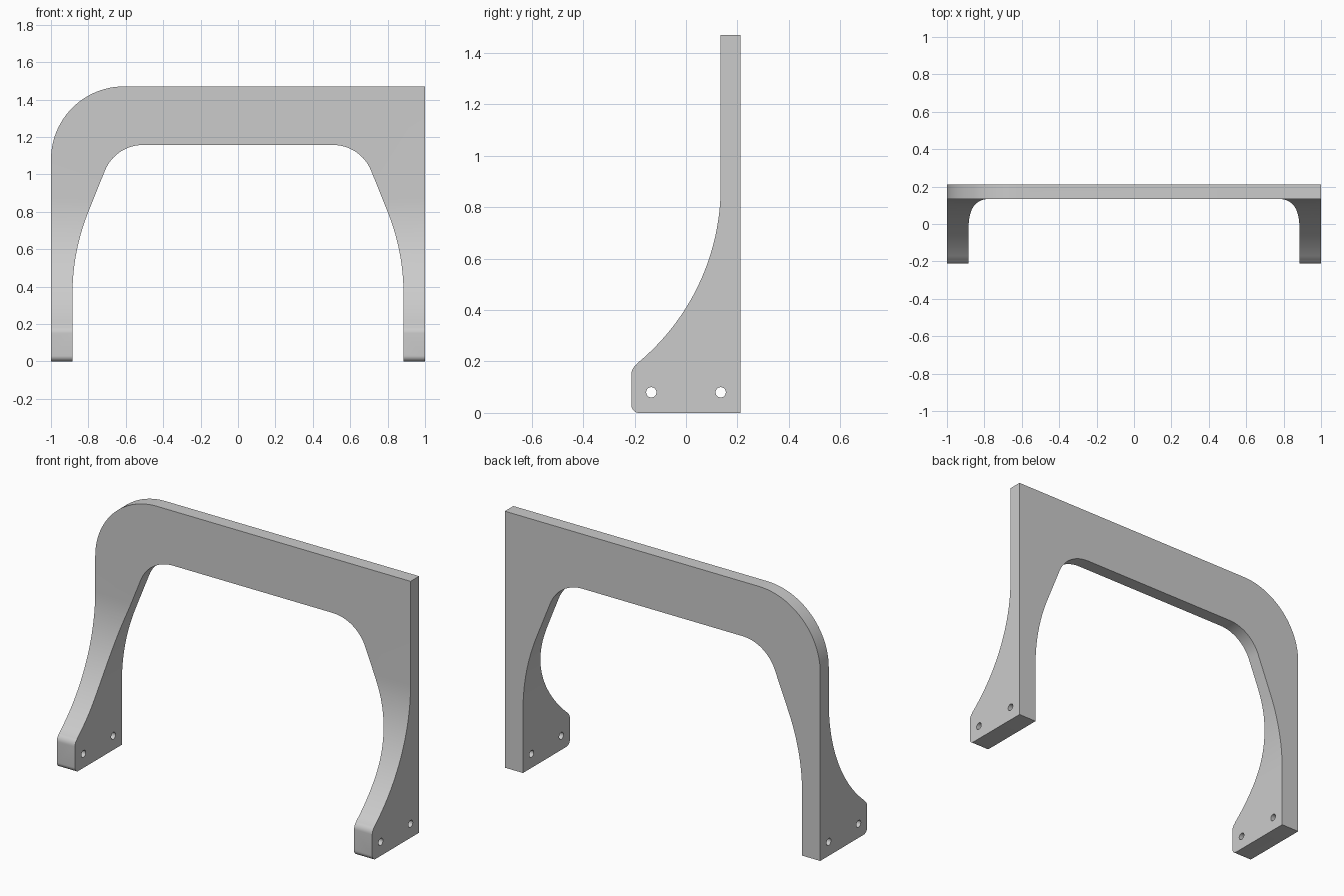
import bpy
import bmesh
from math import pi, cos, sin, tan, asin, acos
from mathutils import Vector

if "Cube" in bpy.data.objects:
    bpy.data.objects.remove(bpy.data.objects["Cube"], do_unlink=True)

HEIGHT, HALF_DEPTH = 1.47, 0.2125

grey = bpy.data.materials.new("light grey")
grey.use_nodes = True
grey.diffuse_color = (0.6, 0.6, 0.6, 1)
grey.node_tree.nodes["Principled BSDF"].inputs["Base Color"].default_value = (0.6, 0.6, 0.6, 1)


def arc(cx, cy, r, start, end, steps):
    """Points on a circle from one angle to another."""
    angles = [start + (end - start) * i / steps for i in range(steps + 1)]
    return [(cx + r * cos(a), cy + r * sin(a)) for a in angles]


def prism(name, points, axis, half):
    """Extrude a closed profile evenly to both sides along the x or y axis."""
    bm = bmesh.new()
    if axis == "y":
        verts = [bm.verts.new((a, -half, b)) for a, b in points]
        move = Vector((0, 2 * half, 0))
    else:
        verts = [bm.verts.new((-half, a, b)) for a, b in points]
        move = Vector((2 * half, 0, 0))
    face = bm.faces.new(verts)
    new = bmesh.ops.extrude_face_region(bm, geom=[face])["geom"]
    bmesh.ops.translate(bm, vec=move, verts=[g for g in new if isinstance(g, bmesh.types.BMVert)])
    bmesh.ops.recalc_face_normals(bm, faces=bm.faces)
    mesh = bpy.data.meshes.new(name)
    bm.to_mesh(mesh)
    bm.free()
    mesh.materials.append(grey)
    obj = bpy.data.objects.new(name, mesh)
    bpy.context.collection.objects.link(obj)
    return obj


def cut(target, tool, operation):
    """Apply a boolean and throw the tool away."""
    mod = target.modifiers.new("cut", "BOOLEAN")
    mod.operation, mod.solver, mod.object = operation, "EXACT", tool
    bpy.context.view_layer.objects.active = target
    bpy.ops.object.modifier_apply(modifier=mod.name)
    bpy.data.objects.remove(tool, do_unlink=True)


# Inner edge of one leg: upright, long curve, slanted run, round into the beam
inner, beam_z, curve_z, leg_r, fillet = 0.885, 1.157, 0.36, 1.18, 0.22
lean = asin(0.44 / leg_r)
leg = arc(inner - leg_r, curve_z, leg_r, 0, lean, 20)
end_x, end_z = leg[-1]
corner_x = end_x - (beam_z - end_z) * tan(lean)
fillet_x = corner_x - fillet * tan((pi / 2 - lean) / 2)
leg = [(inner, 0)] + leg + arc(fillet_x, beam_z - fillet, fillet, lean, pi / 2, 16)

# Front outline: one rounded and one square upper corner
round_r = 0.39
front = [(1, 0), (1, HEIGHT)]
front += arc(-1 + round_r, HEIGHT - round_r, round_r, pi / 2, pi, 24)
front += [(-1, 0)] + [(-x, z) for x, z in leg] + leg[::-1]
frame = prism("bracket_frame", front, "y", HALF_DEPTH)

# Side outline: thin top sweeping out to a wide foot with rounded toe
sweep_r, sweep_z, face_y, toe = 0.89, 0.88, 0.135, 0.03
stop = acos((-0.19 - face_y + sweep_r) / sweep_r)
side = [(HALF_DEPTH, 0), (HALF_DEPTH, HEIGHT), (face_y, HEIGHT)]
side += arc(face_y - sweep_r, sweep_z, sweep_r, 0, -stop, 32)
side += arc(-HALF_DEPTH + 0.045, 0.15, 0.045, pi * 0.7, pi, 8)
side += arc(-HALF_DEPTH + toe, toe, toe, pi, pi * 1.5, 8)
cut(frame, prism("side_cutter", side, "x", 1.1), "INTERSECT")

# Two screw holes through each foot
for y in (-0.135, 0.135):
    circle = arc(y, 0.08, 0.02, 0, 2 * pi, 24)[:-1]
    cut(frame, prism("hole_cutter", circle, "x", 1.2), "DIFFERENCE")

bpy.ops.object.select_all(action="DESELECT")
frame.select_set(True)
bpy.context.view_layer.objects.active = frame
bpy.ops.object.shade_smooth_by_angle(angle=pi / 6)
